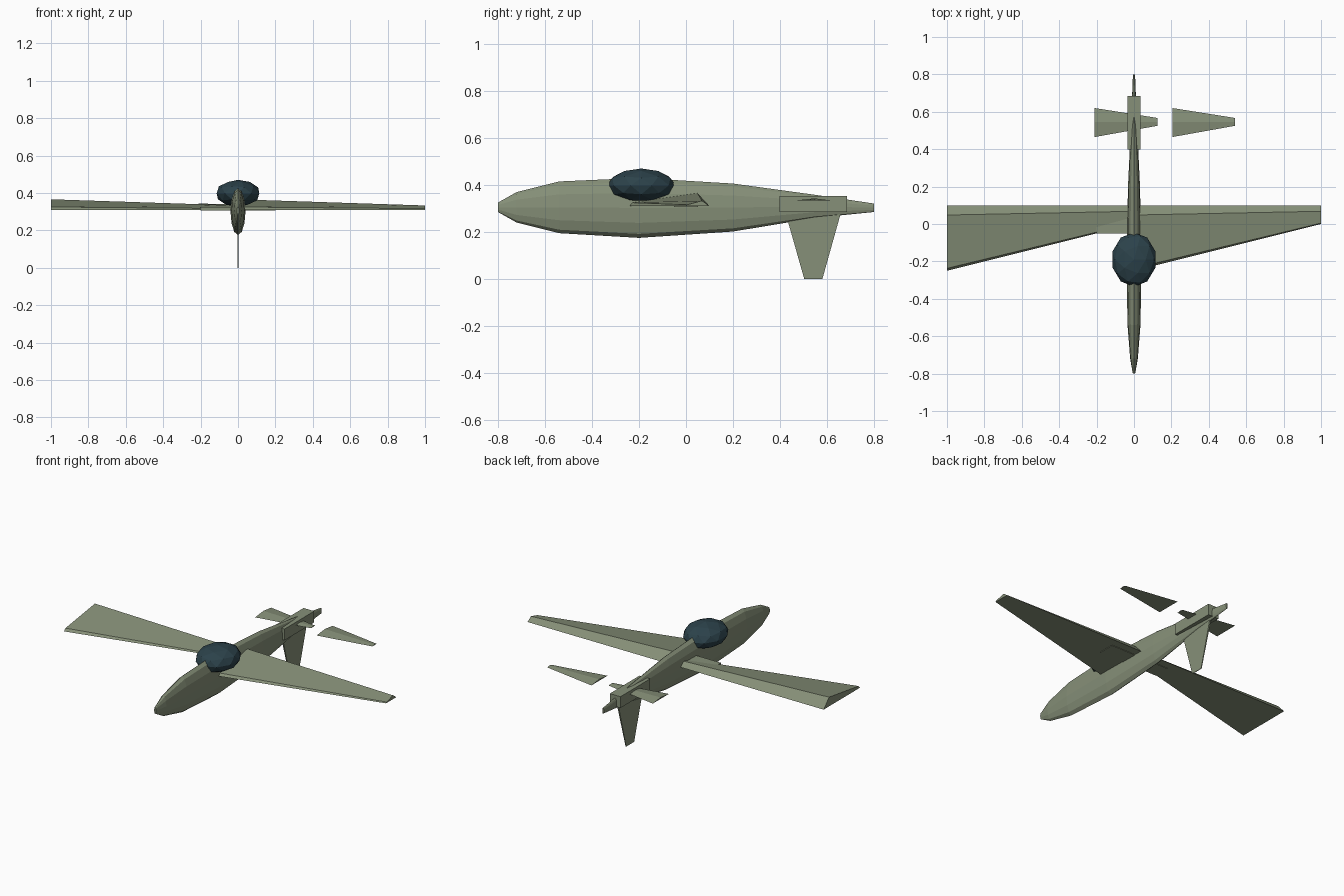
import bpy, bmesh, math
from mathutils import Vector, Matrix

if "Cube" in bpy.data.objects:
    bpy.data.objects.remove(bpy.data.objects["Cube"])

def material(name, col):
    m = bpy.data.materials.new(name)
    m.diffuse_color = (*col, 1)
    m.use_nodes = True
    m.node_tree.nodes["Principled BSDF"].inputs["Base Color"].default_value = m.diffuse_color
    return m

GREEN = material("sage_green", (0.24, 0.28, 0.19))
GLASS = material("dark_glass", (0.025, 0.055, 0.07))

def finish(name, bm, mat):
    bmesh.ops.recalc_face_normals(bm, faces=bm.faces)
    me = bpy.data.meshes.new(name)
    bm.to_mesh(me)
    bm.free()
    me.materials.append(mat)
    ob = bpy.data.objects.new(name, me)
    bpy.context.collection.objects.link(ob)
    return ob

def loft(name, sections, mat=GREEN):
    """Skin a row of closed cross-sections and cap both ends."""
    bm = bmesh.new()
    rings = [[bm.verts.new(p) for p in s] for s in sections]
    n = len(rings[0])
    for a, b in zip(rings, rings[1:]):
        for i in range(n):
            j = (i + 1) % n
            bm.faces.new((a[i], a[j], b[j], b[i]))
    bm.faces.new(rings[0])
    bm.faces.new(rings[-1])
    return finish(name, bm, mat)

def box(name, x, y, z):
    return loft(name, [[(px, y[0], z[0]), (px, y[1], z[0]),
                        (px, y[1], z[1]), (px, y[0], z[1])] for px in x])

# Fuselage: narrow elliptical rings given as (y, bottom, top)
stations = [(-0.8, 0.285, 0.325), (-0.72, 0.24, 0.37), (-0.54, 0.195, 0.415),
            (-0.2, 0.175, 0.43), (0.2, 0.202, 0.406), (0.55, 0.26, 0.358),
            (0.8, 0.285, 0.321)]
rings = []
for y, lo, hi in stations:
    r, c = (hi - lo) / 2, (hi + lo) / 2
    rings.append([(0.315 * r * math.sin(k * math.tau / 12), y,
                   c + r * math.cos(k * math.tau / 12)) for k in range(12)])
loft("fuselage", rings)

# Wings: both taper towards +x, the left one is a shifted copy
root = [(-0.25, 0.31), (-0.237, 0.325), (0.048, 0.366), (0.1, 0.31)]
tip = [(0.0, 0.31), (0.005, 0.316), (0.068, 0.333), (0.1, 0.31)]
for name, x0 in (("right_wing", 0.0), ("left_wing", -1.0)):
    loft(name, [[(x0, y, z) for y, z in root], [(x0 + 1, y, z) for y, z in tip]])

# Centre spar joining the wings
box("wing_spar", (-0.2, 0.2), (-0.05, 0.05), (0.307, 0.325))

# Tail planes, also shifted copies
t_root = [(0.465, 0.334), (0.545, 0.343), (0.62, 0.334)]
t_tip = [(0.525, 0.334), (0.545, 0.338), (0.567, 0.334)]
for name, x0 in (("left_tailplane", -0.21), ("right_tailplane", 0.205)):
    loft(name, [[(x0, y, z) for y, z in t_root],
                [(x0 + 0.335, y, z) for y, z in t_tip]])

# Tail block and the fin hanging below it
box("tail_block", (-0.036, 0.036), (0.397, 0.684), (0.285, 0.354))
loft("tail_fin", [[(-w, y0, z), (w, y0, z), (w, y1, z), (-w, y1, z)]
                  for w, y0, y1, z in ((0.005, 0.418, 0.664, 0.3),
                                       (0.002, 0.503, 0.58, 0.0))])

# Faceted canopy
bm = bmesh.new()
bmesh.ops.create_icosphere(bm, subdivisions=2, radius=1,
                           matrix=Matrix.Translation((0, -0.19, 0.398))
                           @ Matrix.Diagonal((0.12, 0.145, 0.072, 1)))
finish("canopy", bm, GLASS)
